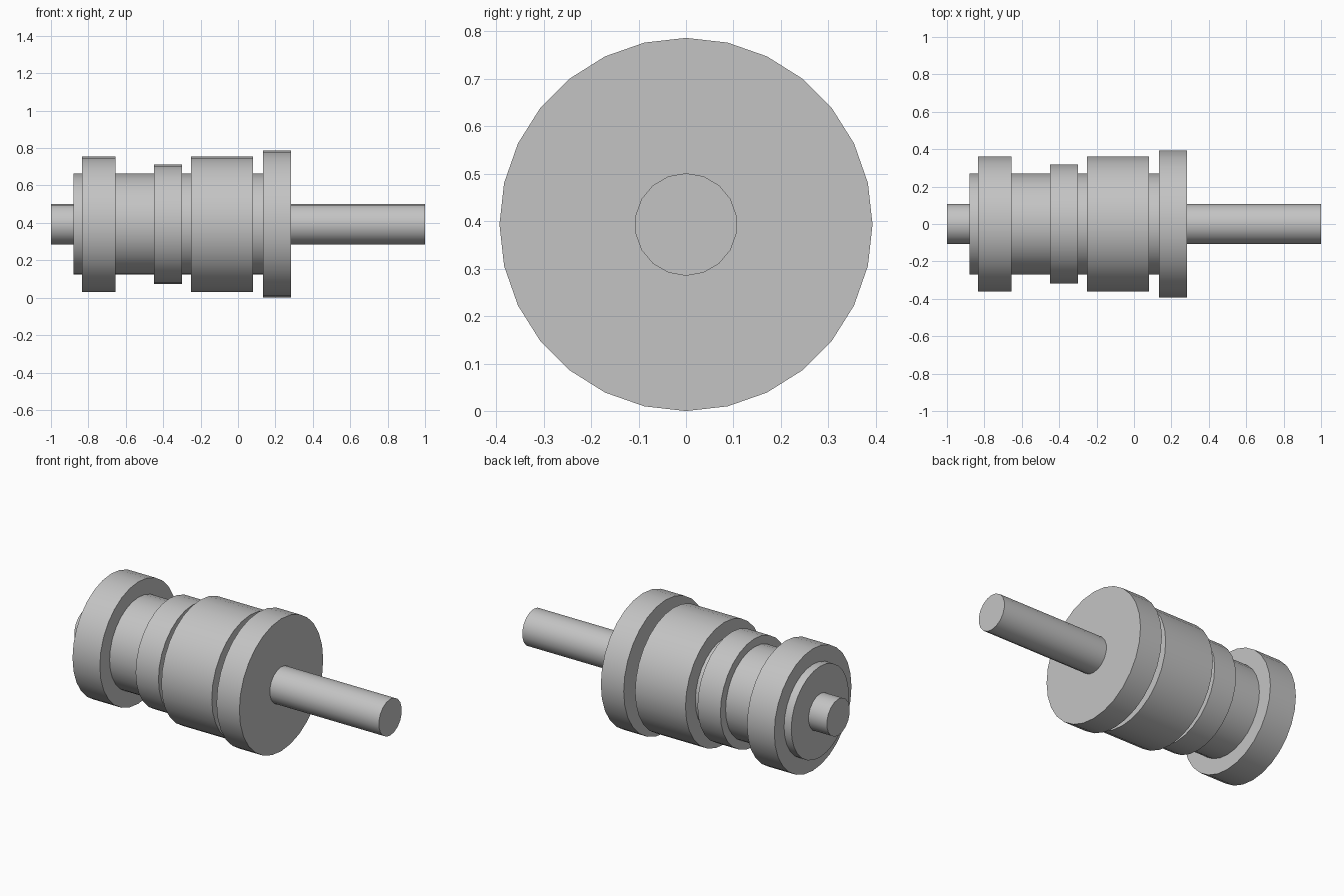
import bpy
from math import pi, radians

cube = bpy.data.objects.get("Cube")
if cube:
    bpy.data.objects.remove(cube, do_unlink=True)

AXIS_HEIGHT = 0.393

# Single plain grey finish
grey = bpy.data.materials.new("machined grey")
grey.use_nodes = True
colour = (0.55, 0.55, 0.55, 1)
grey.diffuse_color = colour
grey.node_tree.nodes["Principled BSDF"].inputs["Base Color"].default_value = colour


def turned_part(name, start, end, radius, sides):
    """Cylinder along x from start to end, with a vertex at the top."""
    bpy.ops.mesh.primitive_cylinder_add(
        vertices=sides, radius=radius, depth=end - start,
        location=((start + end) / 2, 0, AXIS_HEIGHT),
        rotation=(pi / 2, 0, pi / 2))
    part = bpy.context.object
    part.name = part.data.name = name
    part.data.materials.append(grey)
    bpy.ops.object.shade_smooth_by_angle(angle=radians(30))


# Thin shaft running the full length
turned_part("shaft", -1, 1, 0.108, 18)
# Core drum that carries the rings
turned_part("core_drum", -0.88, 0.14, 0.27, 28)
# Rings and end flange around the core
turned_part("rear_collar", -0.833, -0.654, 0.362, 28)
turned_part("narrow_ring", -0.449, -0.299, 0.319, 28)
turned_part("wide_collar", -0.25, 0.081, 0.362, 28)
turned_part("end_flange", 0.134, 0.284, 0.393, 28)
